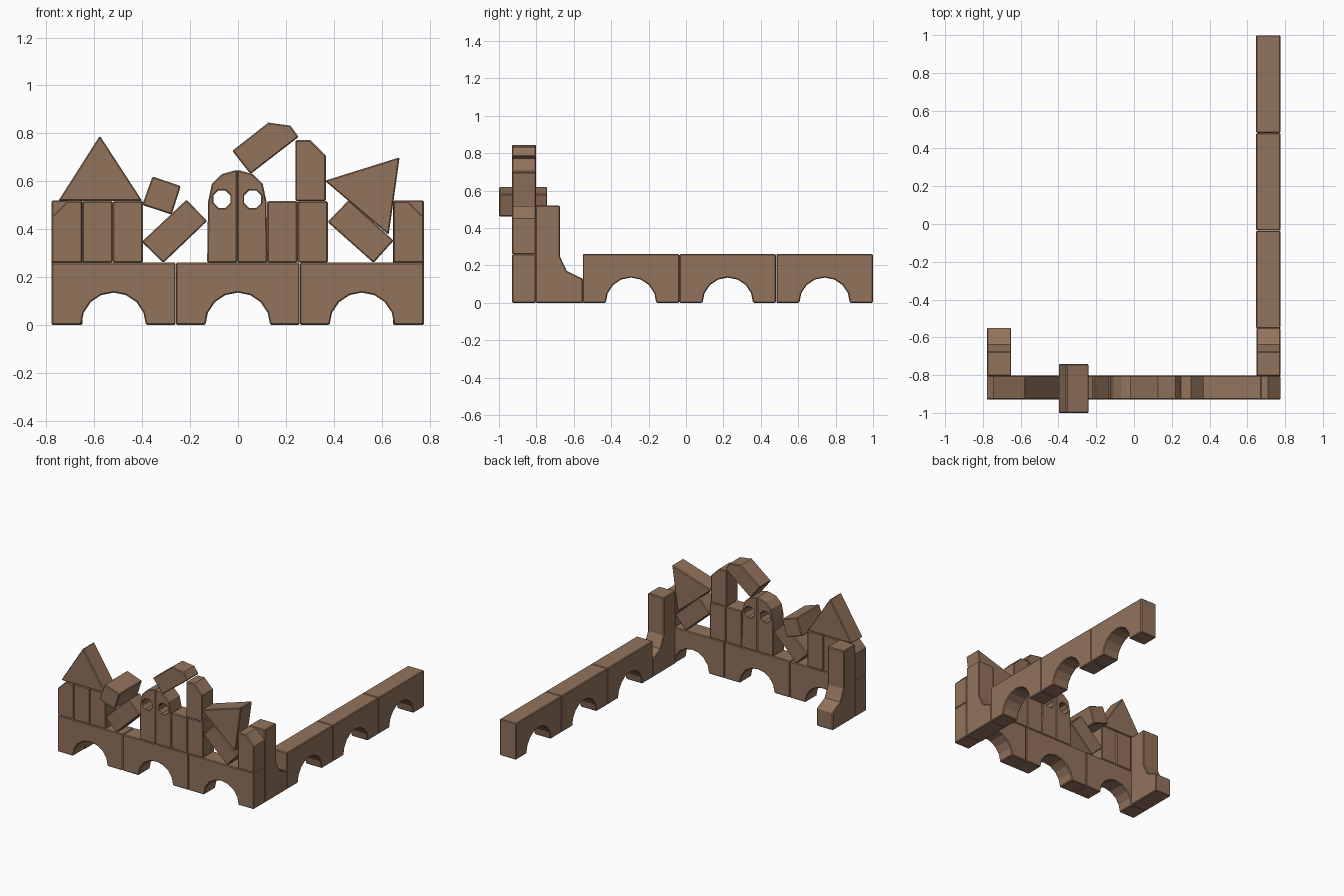
import bpy, bmesh, math

if "Cube" in bpy.data.objects:
    bpy.data.objects.remove(bpy.data.objects["Cube"])

wood = bpy.data.materials.new("brown wood")
wood.diffuse_color = (0.29, 0.172, 0.108, 1)
wood.use_nodes = True
wood.node_tree.nodes["Principled BSDF"].inputs["Base Color"].default_value = wood.diffuse_color

FRONT, BACK = -0.93, -0.803   # depth range of the front wall
U = 0.13                      # block unit


def prism(name, pts, lo=FRONT, hi=BACK, side=False, hole=None):
    """Extrude an outline: (x, z) along y, or (y, z) along x if side."""
    def place(a, z, d):
        return (d, a, z) if side else (a, d, z)
    bm = bmesh.new()
    loops = [pts]
    if hole:
        cx, cz, r = hole
        loops.append([(cx + r * math.cos(math.pi * (i + 0.5) / 4),
                       cz + r * math.sin(math.pi * (i + 0.5) / 4)) for i in range(8)])
    if hole:
        edges = []
        for loop in loops:
            vs = [bm.verts.new(place(a, z, lo)) for a, z in loop]
            edges += [bm.edges.new((vs[i - 1], vs[i])) for i in range(len(vs))]
        bmesh.ops.triangle_fill(bm, use_beauty=True, edges=edges)
    else:
        bm.faces.new([bm.verts.new(place(a, z, lo)) for a, z in pts])
    ext = bmesh.ops.extrude_face_region(bm, geom=bm.faces[:], use_keep_orig=True)
    moved = [g for g in ext["geom"] if isinstance(g, bmesh.types.BMVert)]
    bmesh.ops.translate(bm, verts=moved, vec=place(0, 0, hi - lo))
    bmesh.ops.recalc_face_normals(bm, faces=bm.faces[:])
    me = bpy.data.meshes.new(name)
    bm.to_mesh(me)
    bm.free()
    me.materials.append(wood)
    ob = bpy.data.objects.new(name, me)
    bpy.context.collection.objects.link(ob)
    bev = ob.modifiers.new("soft edges", "BEVEL")
    bev.width, bev.segments = 0.005, 1
    bev.limit_method, bev.angle_limit = "ANGLE", math.radians(50)
    return ob


def rect(a0, a1, z0, z1):
    return [(a0, z0), (a1, z0), (a1, z1), (a0, z1)]


def arch(a0, a1, h=0.26, r=0.135):
    c = (a0 + a1) / 2
    arc = [(c - r * math.cos(math.pi * i / 8), r * math.sin(math.pi * i / 8))
           for i in range(9)]
    return [(a0, 0)] + arc + [(a1, 0), (a1, h), (a0, h)]


def clipped(inner, outer, z0, z1, cut=0.066):
    s = 1 if outer > inner else -1
    return [(inner, z0), (outer, z0), (outer, z1 - cut), (outer - s * cut, z1), (inner, z1)]


# Arch walls: front row and side row
for i in range(3):
    x = -0.778 + 0.5185 * i
    prism("front_arch", arch(x, x + 0.517))
    y = -0.552 + 0.5175 * i
    prism("side_arch", arch(y, y + 0.516), 0.647, 0.776, side=True)

# Flared buttresses behind both ends of the front wall
flare = [(-0.805, 0), (-0.55, 0), (-0.55, 0.128), (-0.637, 0.17),
         (-0.675, 0.25), (-0.675, 0.52), (-0.805, 0.52)]
for x in (-0.778, 0.648):
    prism("flared_buttress", flare, x, x + 0.128, side=True)

# Upright blocks on the front wall
prism("left_corner_post", clipped(-0.651, -0.778, 0.26, 0.517))
prism("right_corner_post", clipped(0.649, 0.776, 0.26, 0.517))
for x in (-0.65, -0.523, 0.122, 0.249):
    prism("upright_block", rect(x, x + 0.126, 0.26, 0.517))
prism("clipped_post", clipped(0.24, 0.367, 0.517, 0.772))

# Pair of rounded blocks with round holes
for s in (-1, 1):
    half = [(0, 0.26), (0.126, 0.26), (0.122, 0.515), (0.106, 0.59), (0.064, 0.63), (0, 0.648)]
    prism("rounded_gate_block", [(s * x - 0.003, z) for x, z in half],
          hole=(s * 0.064 - 0.003, 0.525, 0.039))

# Roof triangles
prism("left_roof", [(-0.75, 0.518), (-0.4, 0.518), (-0.577, 0.79)])
prism("fallen_roof", [(0.362, 0.602), (0.675, 0.7), (0.629, 0.376)])

# Tumbled blocks
prism("tumbled_block_left", [(-0.402, 0.347), (-0.312, 0.259), (-0.129, 0.434), (-0.215, 0.523)])
prism("tumbled_block_right", [(0.374, 0.43), (0.463, 0.522), (0.65, 0.352), (0.566, 0.259)])
prism("crossways_block", [(-0.4, 0.501), (-0.277, 0.461), (-0.239, 0.58), (-0.357, 0.62)], -1.0, -0.742)
prism("tumbled_clipped_block", [(-0.024, 0.727), (0.052, 0.63), (0.253, 0.785),
                                (0.219, 0.832), (0.127, 0.845)])
